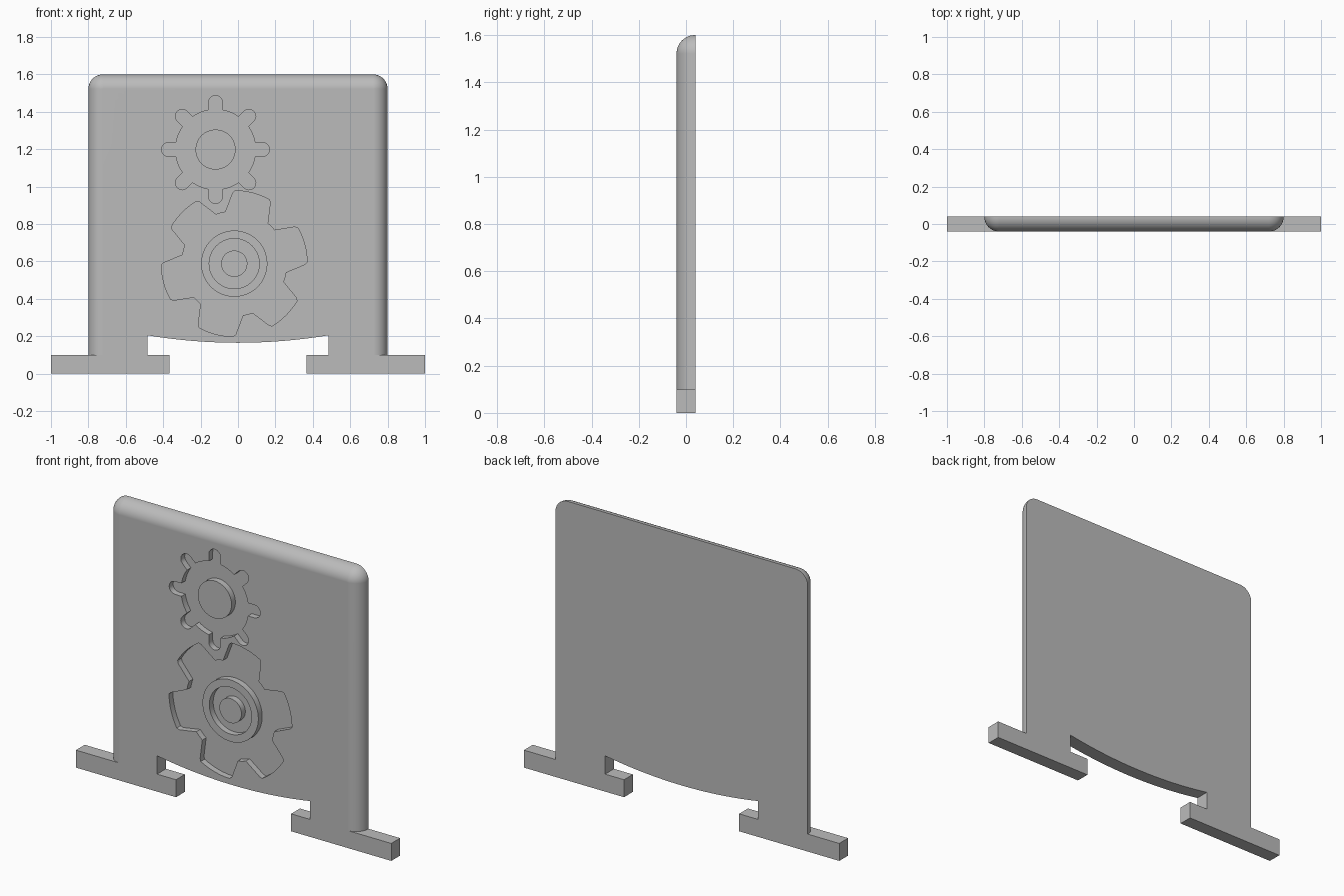
import bpy
import bmesh
from math import sin, cos, pi, radians, hypot, asin, atan2

FRONT, BACK = -0.04, 0.04
DEPTH = 0.035            # depth of the gear recesses
ROUND = 0.078            # radius of the rounded front edges
STEPS = 12

if "Cube" in bpy.data.objects:
    bpy.data.objects.remove(bpy.data.objects["Cube"])

grey = bpy.data.materials.new("plain grey")
grey.use_nodes = True
grey.diffuse_color = (0.5, 0.5, 0.5, 1)
grey.node_tree.nodes["Principled BSDF"].inputs["Base Color"].default_value = (0.5, 0.5, 0.5, 1)


def polar(cx, cz, r, a):
    return (cx + r * cos(a), cz + r * sin(a))


def arc(cx, cz, r, a0, a1, n):
    return [polar(cx, cz, r, a0 + (a1 - a0) * i / n) for i in range(n + 1)]


def loft(name, layers, closed=False):
    """Bridge (y, outline) layers; cap the ends, or close them into a ring."""
    bm = bmesh.new()
    rows = [[bm.verts.new((x, y, z)) for x, z in pts] for y, pts in layers]
    pairs = list(zip(rows, rows[1:]))
    if closed:
        pairs.append((rows[-1], rows[0]))
    else:
        bm.faces.new(rows[0])
        bm.faces.new(rows[-1])
    for a, b in pairs:
        for i in range(len(a)):
            j = (i + 1) % len(a)
            bm.faces.new((a[i], a[j], b[j], b[i]))
    bmesh.ops.remove_doubles(bm, verts=bm.verts, dist=1e-5)
    bmesh.ops.recalc_face_normals(bm, faces=bm.faces)
    mesh = bpy.data.meshes.new(name)
    bm.to_mesh(mesh)
    bm.free()
    mesh.materials.append(grey)
    obj = bpy.data.objects.new(name, mesh)
    bpy.context.collection.objects.link(obj)
    return obj


def activate(obj):
    bpy.ops.object.select_all(action='DESELECT')
    obj.select_set(True)
    bpy.context.view_layer.objects.active = obj


def smooth(obj):
    activate(obj)
    bpy.ops.object.shade_smooth_by_angle(angle=radians(30))


# Panel with feet: the upper edge shrinks towards the front to round it
def panel_outline(inset):
    r = ROUND - inset
    sag, half = 0.04, 0.485
    big = (half ** 2 + sag ** 2) / (2 * sag)
    a = asin(half / big)
    belly = arc(0, 0.165 + big, big, -pi / 2 - a, -pi / 2 + a, 16)
    foot = [(-1, 0), (-0.365, 0), (-0.365, 0.1), (-half, 0.1)]
    side = 0.8 - inset
    cx, cz = 0.8 - ROUND, 1.6 - ROUND
    return (foot + belly + [(-x, z) for x, z in reversed(foot)]
            + [(1, 0.1), (side, 0.1)]
            + arc(cx, cz, r, 0, pi / 2, STEPS)
            + arc(-cx, cz, r, pi / 2, pi, STEPS)
            + [(-side, 0.1), (-1, 0.1)])


layers = [(BACK, panel_outline(0))]
for i in range(STEPS + 1):
    t = pi / 2 * i / STEPS
    layers.append((FRONT + ROUND * (1 - sin(t)), panel_outline(ROUND * (1 - cos(t)))))
panel = loft("panel_with_feet", layers)


# Gear outlines
def small_gear(cx, cz, root=0.214, tip=0.289, half=0.037, teeth=8):
    pts = []
    a = asin(half / root)
    step = 2 * pi / teeth
    for k in range(teeth):
        mid = k * step
        pts += arc(*polar(cx, cz, tip - half, mid), half, mid - pi / 2, mid + pi / 2, 8)
        pts += arc(cx, cz, root, mid + a, mid + step - a, 6)
    return pts


def large_gear(cx, cz, root=0.28, tip=0.39, teeth=6):
    pts = []
    for k in range(teeth):
        base = k * 2 * pi / teeth
        pts.append(polar(cx, cz, tip - 0.012, base - 0.01))
        pts += arc(cx, cz, tip, base + 0.02, base + 0.51, 8)
        pts.append(polar(cx, cz, tip - 0.012, base + 0.545))
        pts += arc(cx, cz, root, base + 0.69, base + 0.88, 3)
    return pts


# Cut the gear recesses into the front
SMALL, LARGE = (-0.12, 1.198), (-0.02, 0.588)
FLOOR = FRONT + DEPTH
for outline in (small_gear(*SMALL), large_gear(*LARGE)):
    cutter = loft("gear_cutter", [(FRONT - 0.05, outline), (FLOOR, outline)])
    cutter.hide_render = True
    activate(panel)
    mod = panel.modifiers.new("recess", 'BOOLEAN')
    mod.operation = 'DIFFERENCE'
    mod.solver = 'EXACT'
    mod.object = cutter
    bpy.ops.object.modifier_apply(modifier=mod.name)
    bpy.data.objects.remove(cutter)
smooth(panel)
weighted = panel.modifiers.new("even shading", 'WEIGHTED_NORMAL')
weighted.keep_sharp = True


# Raised hubs and ring standing on the recess floors
def circle(centre, r):
    return arc(*centre, r, 0, 2 * pi * 63 / 64, 63)


def disc(name, centre, r):
    smooth(loft(name, [(FRONT, circle(centre, r)), (FLOOR + 0.002, circle(centre, r))]))


disc("small_gear_hub", SMALL, 0.107)
disc("large_gear_hub", LARGE, 0.07)
outer, inner = circle(LARGE, 0.177), circle(LARGE, 0.134)
smooth(loft("large_gear_ring", [(FRONT, outer), (FLOOR + 0.002, outer),
                                (FLOOR + 0.002, inner), (FRONT, inner)], closed=True))
